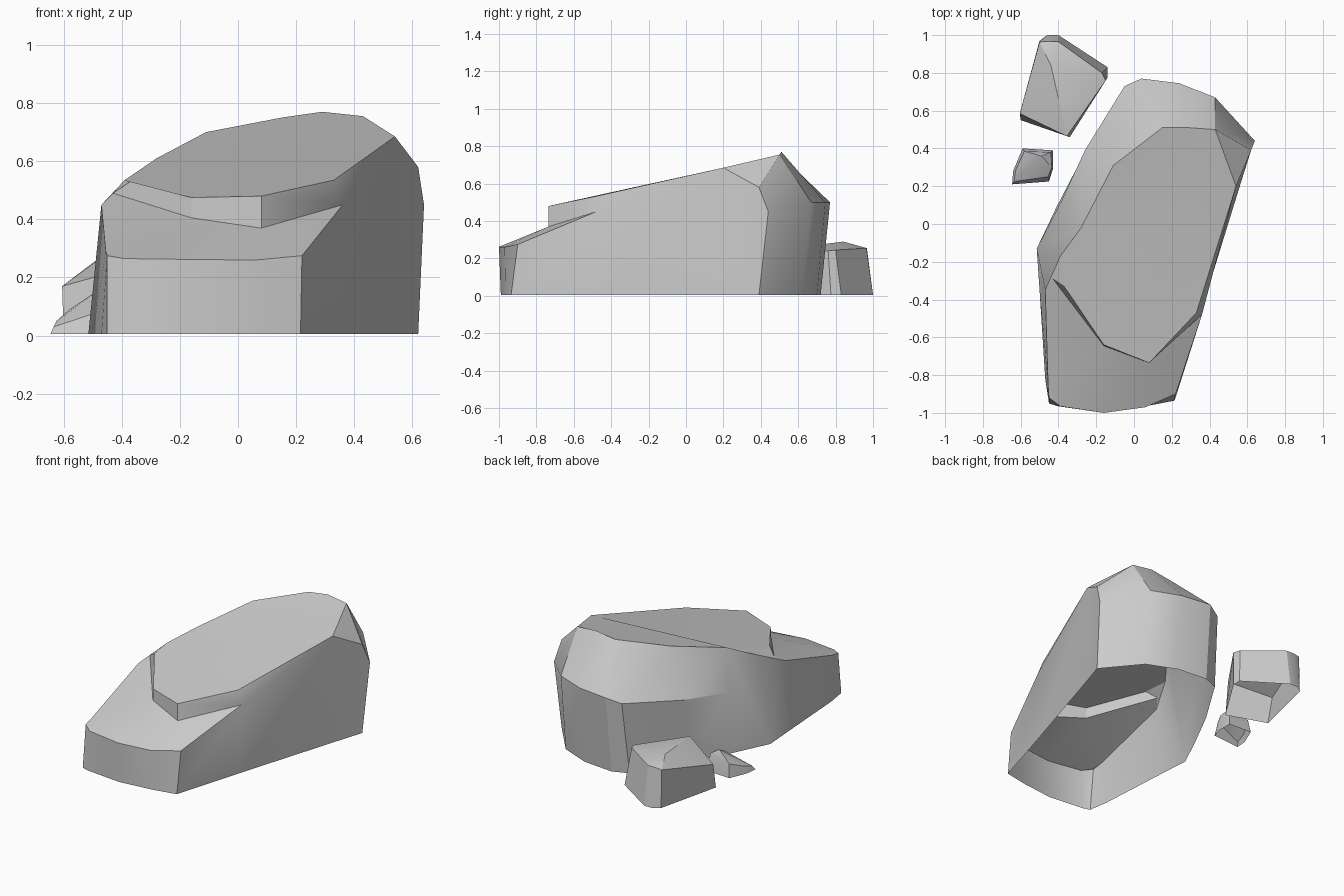
import bpy, math

if "Cube" in bpy.data.objects:
    bpy.data.objects.remove(bpy.data.objects["Cube"])


def make_rock(name, points, faces):
    mesh = bpy.data.meshes.new(name)
    mesh.from_pydata(points, [], faces)
    mesh.validate()
    obj = bpy.data.objects.new(name, mesh)
    bpy.context.collection.objects.link(obj)
    bpy.ops.object.select_all(action='DESELECT')
    obj.select_set(True)
    bpy.context.view_layer.objects.active = obj
    bpy.ops.object.shade_smooth_by_angle(angle=math.radians(28))
    return obj


def walls(base, rim, mid):
    """Open-bottomed wall between outlines, with optional bulge points."""
    n = len(base)
    points = [(x, y, 0.005) for x, y in base] + list(rim)
    mid_id = {}
    for k, p in mid.items():
        mid_id[k] = len(points)
        points.append(p)
    faces = []
    for i in range(n):
        j = (i + 1) % n
        if i in mid_id and j in mid_id:
            faces += [(i, j, mid_id[j], mid_id[i]),
                      (mid_id[i], mid_id[j], n + j, n + i)]
        else:
            faces.append([i, j] + ([mid_id[j]] if j in mid_id else [])
                         + [n + j, n + i] + ([mid_id[i]] if i in mid_id else []))
    return points, faces


# Large boulder: footprint, upper rim and shoulder bulge, counter-clockwise
base = [(-.45, -.95), (-.40, -.965), (-.16, -.99), (.06, -.965), (.215, -.935),
        (.35, -.48), (.56, .2), (.62, .39), (.43, .62), (.24, .70), (.03, .72),
        (-.07, .68), (-.27, .36), (-.41, .09), (-.515, -.13), (-.5, -.35), (-.47, -.82)]
rim = [(-.45, -.92, .275), (-.39, -.965, .265), (-.16, -1, .262), (.06, -.97, .26),
       (.22, -.90, .275), (.36, -.48, .45), (.54, .2, .685), (.62, .39, .58),
       (.43, .5, .755), (.29, .51, .77), (.15, .51, .75), (.02, .41, .725),
       (-.11, .31, .70), (-.28, -.02, .61), (-.39, -.17, .535), (-.47, -.35, .45),
       (-.455, -.85, .29)]
mid = {7: (.64, .44, .45), 8: (.43, .67, .5), 9: (.24, .745, .5), 10: (.04, .77, .5),
       11: (-.05, .73, .47), 12: (-.26, .39, .42), 13: (-.385, .12, .4)}
pts, faces = walls(base, rim, mid)
R = [len(base) + i for i in range(len(base))]

# Raised slab: upper edge s, g1, h1, p and foot g, h, q
first = len(pts)
pts += [(.33, -.47, .535), (.08, -.735, .48), (-.16, -.64, .475), (-.37, -.33, .53),
        (.08, -.735, .37), (-.16, -.645, .405), (-.43, -.29, .49)]
s, g1, h1, p, g, h, q = range(first, first + 7)
faces += [
    (R[5], R[6], s), (R[6], R[7], R[8]),
    (s, R[6], R[13], R[14], p, h1, g1),
    (R[6], R[8], R[9], R[10], R[11], R[12], R[13]),
    # step under the slab
    (R[5], s, g1, g), (g, g1, h1, h), (h, h1, p, q), (q, p, R[14]), (q, R[14], R[15]),
    # low front ledge
    (R[4], R[5], g), (R[3], R[4], g), (R[2], R[3], g, h), (R[1], R[2], h),
    (R[1], h, q, R[15], R[16]), (R[16], R[0], R[1])]
make_rock("large_boulder", pts, faces)


def small_rock(name, base, rim, peak):
    points, faces = walls(base, rim, {})
    n = len(base)
    points.append(peak)
    faces += [(n + i, n + (i + 1) % n, 2 * n) for i in range(n)]
    make_rock(name, points, faces)


# Medium stone behind the boulder
small_rock("medium_stone",
           [(-.60, .55), (-.34, .46), (-.14, .775), (-.14, .83), (-.40, 1), (-.46, 1), (-.50, .97)],
           [(-.605, .585, .17), (-.355, .465, .24), (-.15, .76, .24), (-.17, .80, .245),
            (-.40, .965, .255), (-.46, .967, .255), (-.50, .963, .25)],
           (-.44, .84, .29))

# Small stone beside it
small_rock("small_stone",
           [(-.645, .21), (-.45, .225), (-.43, .29), (-.43, .39), (-.59, .40), (-.64, .28)],
           [(-.635, .225, .03), (-.455, .25, .09), (-.435, .30, .11), (-.44, .38, .12),
            (-.58, .385, .09), (-.625, .29, .05)],
           (-.49, .36, .15))
